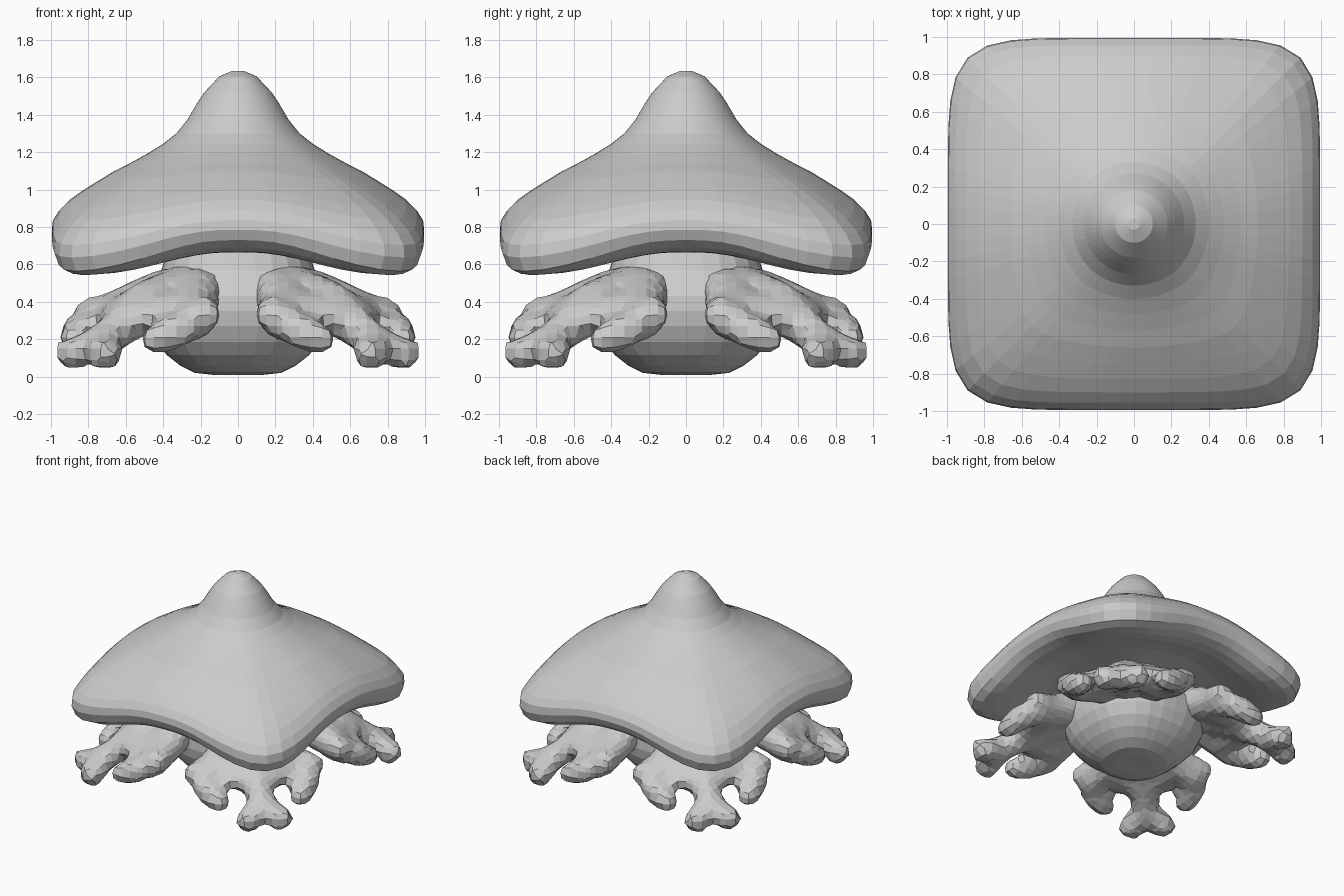
import bpy, bmesh, math
from mathutils import Vector, Matrix

old = bpy.data.objects.get("Cube")
if old:
    bpy.data.objects.remove(old, do_unlink=True)

grey = bpy.data.materials.new("plain grey")
grey.use_nodes = True
COLOUR = (0.6, 0.6, 0.6, 1)
grey.diffuse_color = COLOUR
grey.node_tree.nodes["Principled BSDF"].inputs["Base Color"].default_value = COLOUR


def finish(bm, name):
    bmesh.ops.recalc_face_normals(bm, faces=bm.faces)
    mesh = bpy.data.meshes.new(name)
    bm.to_mesh(mesh)
    bm.free()
    mesh.materials.append(grey)
    ob = bpy.data.objects.new(name, mesh)
    bpy.context.collection.objects.link(ob)
    return ob


def loft(name, profile, place, segments):
    """Closed skin of rings; place(radius, z, angle) sets each point."""
    bm = bmesh.new()
    rings = [[bm.verts.new(place(r, z, math.tau * i / segments)) for i in range(segments)]
             for r, z in profile]
    for a, b in zip(rings, rings[1:]):
        for i in range(segments):
            j = (i + 1) % segments
            bm.faces.new((a[i], a[j], b[j], b[i]))
    bm.faces.new(rings[0])
    bm.faces.new(rings[-1])
    return finish(bm, name)


def squareness(angle, power):
    c, s = abs(math.cos(angle)), abs(math.sin(angle))
    return (c ** power + s ** power) ** (-1 / power)


# Cap: round peak that spreads into a square brim with drooping, puffed corners
def cap_point(r, z, a):
    t = min(1, max(0, (r - 0.22) / 0.75))
    spread = t * t * (3 - 2 * t)
    k = 1 + (squareness(a, 6.2) - 1) * spread
    corner = math.sin(2 * a) ** 2
    puff = 0.04 * max(0, min(1, (0.84 - z) / 0.12))
    z -= (0.13 + puff) * corner ** 1.4 * t ** 2
    return (r * k * math.cos(a), r * k * math.sin(a), z)


cap_profile = [(0.03, 1.635), (0.1, 1.605), (0.18, 1.52), (0.22, 1.46), (0.27, 1.375),
               (0.33, 1.3), (0.4, 1.245), (0.48, 1.195), (0.57, 1.145), (0.66, 1.1),
               (0.75, 1.045), (0.83, 0.995), (0.9, 0.945), (0.955, 0.89), (0.99, 0.835),
               (0.995, 0.785), (0.97, 0.73), (0.92, 0.69), (0.85, 0.668), (0.77, 0.665),
               (0.68, 0.68), (0.58, 0.69), (0.45, 0.68), (0.3, 0.66)]
loft("cap", cap_profile, cap_point, 64)


# Body: rounded bowl tucked under the cap
def body_point(r, z, a):
    k = squareness(a, 2.5)
    return (r * k * math.cos(a), r * k * math.sin(a), z)


body_profile = [(0.05, 0.015), (0.14, 0.01), (0.23, 0.02), (0.31, 0.06), (0.38, 0.115),
                (0.44, 0.185), (0.48, 0.27), (0.495, 0.35), (0.49, 0.43), (0.45, 0.5),
                (0.41, 0.57), (0.37, 0.7)]
loft("body", body_profile, body_point, 28)

# Root paths: (distance out, sideways, height, thickness)
stalk = [(0.38, 0, 0.46, 0.15), (0.7, 0, 0.38, 0.14), (0.92, 0, 0.25, 0.11), (1.04, 0, 0.17, 0.1)]
toe = [(1.04, 0.02, 0.17, 0.1), (1.13, 0.12, 0.125, 0.1)]
palm = [(0.42, 0.12, 0.45, 0.14), (0.58, 0.25, 0.37, 0.13), (0.7, 0.38, 0.3, 0.11)]
thumb = [(0.62, 0.34, 0.35, 0.1), (0.69, 0.45, 0.34, 0.09)]
finger = [(0.7, 0.38, 0.3, 0.11), (0.82, 0.38, 0.25, 0.1), (0.93, 0.31, 0.2, 0.09)]
knuckle = [(0.68, 0.2, 0.34, 0.12), (0.8, 0.12, 0.32, 0.1)]


def add_branch(bm, path, side):
    for (*p, p_size), (*q, q_size) in zip(path, path[1:]):
        p, q = Vector(p), Vector(q)
        steps = max(2, round((q - p).length / 0.05))
        for i in range(steps + 1):
            f = i / steps
            r, t, z = p.lerp(q, f)
            bmesh.ops.create_icosphere(bm, subdivisions=2, radius=p_size + (q_size - p_size) * f,
                                       matrix=Matrix.Translation((r, t * side, z)))


# Four branching corner roots, fused into faceted lumps
corners = ("back_left", "back_right", "front_right", "front_left")
for n, corner in enumerate(corners):
    bm = bmesh.new()
    add_branch(bm, stalk, 1)
    for side in (1, -1):
        for path in (toe, palm, thumb, finger, knuckle):
            add_branch(bm, path, side)
    bmesh.ops.rotate(bm, verts=bm.verts, cent=(0, 0, 0),
                     matrix=Matrix.Rotation(math.pi / 4 + n * math.pi / 2, 3, "Z"))
    root = finish(bm, corner + "_root")
    fuse = root.modifiers.new("fuse", "REMESH")
    fuse.mode = "VOXEL"
    fuse.voxel_size = 0.06
